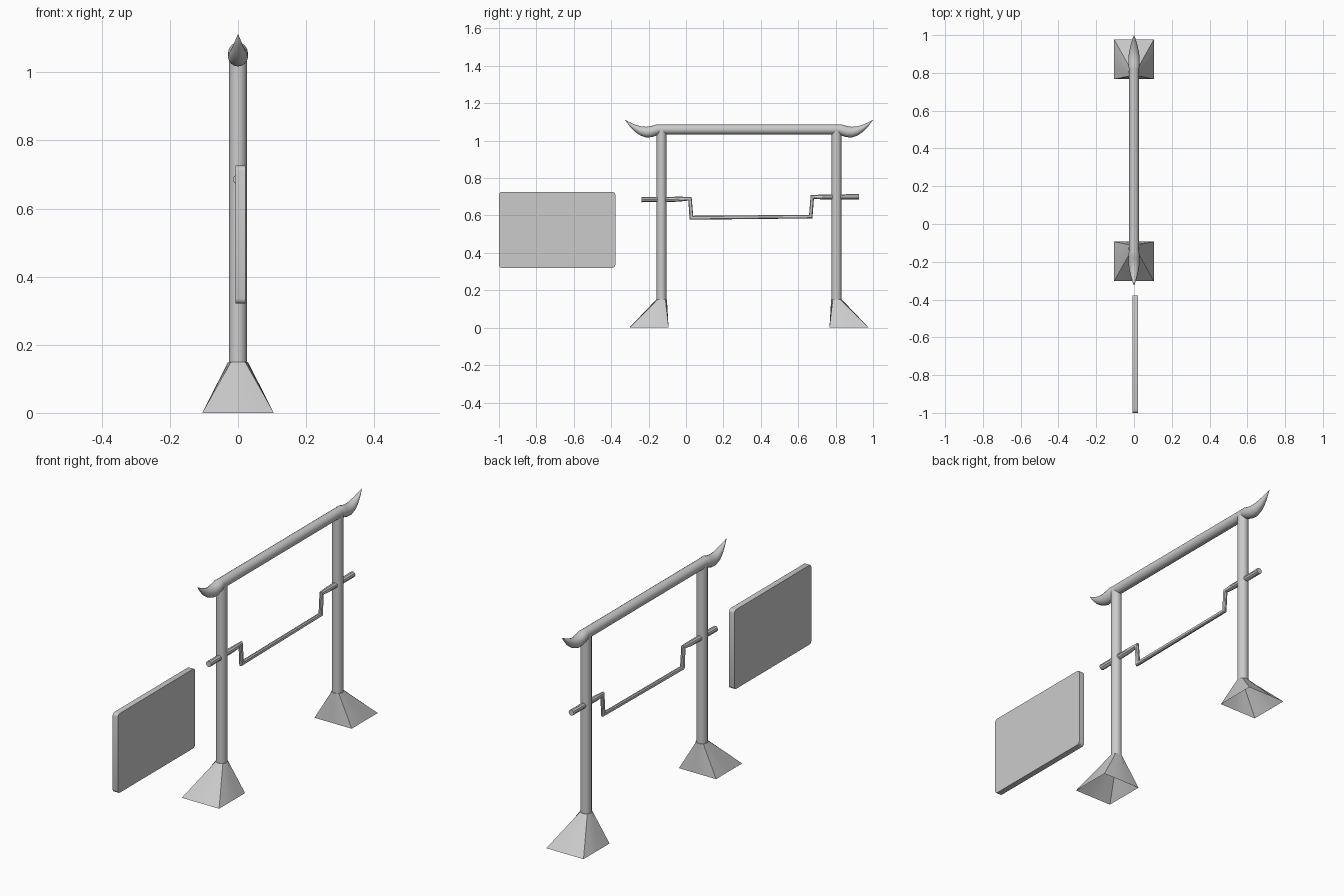
import bpy, bmesh, math
from mathutils import Vector

if "Cube" in bpy.data.objects:
    bpy.data.objects.remove(bpy.data.objects["Cube"])

CY = 0.337      # y of the gate's middle
HALF = 0.468    # half distance between posts
N = 16


def finish(bm, name, angle=35):
    bmesh.ops.recalc_face_normals(bm, faces=bm.faces)
    me = bpy.data.meshes.new(name)
    bm.to_mesh(me)
    bm.free()
    ob = bpy.data.objects.new(name, me)
    bpy.context.collection.objects.link(ob)
    bpy.ops.object.select_all(action='DESELECT')
    ob.select_set(True)
    bpy.context.view_layer.objects.active = ob
    bpy.ops.object.shade_smooth_by_angle(angle=math.radians(angle))
    return ob


def loft(name, rings, caps=(True, True), angle=35):
    """Skin a list of equal-length rings of points."""
    bm = bmesh.new()
    vs = [[bm.verts.new(p) for p in r] for r in rings]
    n = len(rings[0])
    for a, b in zip(vs, vs[1:]):
        for i in range(n):
            j = (i + 1) % n
            bm.faces.new((a[i], a[j], b[j], b[i]))
    if caps[0]:
        bm.faces.new(vs[0])
    if caps[1]:
        bm.faces.new(vs[-1])
    return finish(bm, name, angle)


def angles(n):
    return [2 * math.pi * i / n for i in range(n)]


def tube(name, path, radii, n=N):
    """Mitred round tube along a path of (y, z) points."""
    pts = [Vector((0, y, z)) for y, z in path]
    rings = []
    for i, p in enumerate(pts):
        d1 = (p - pts[max(i - 1, 0)]).normalized()
        d2 = (pts[min(i + 1, len(pts) - 1)] - p).normalized()
        t = (d1 + d2).normalized()
        d = d1 if d1.length else d2
        side = Vector((0, -t.z, t.y)) / max(t.dot(d), 0.3)
        rings.append([p + Vector((radii[i] * math.cos(a), 0, 0)) + side * radii[i] * math.sin(a)
                      for a in angles(n)])
    return loft(name, rings)


# horn stations: distance from the middle, bottom z, top z, half width
HORN = [(0.48, 1.034, 1.086, 0.026), (0.495, 1.027, 1.087, 0.029),
        (0.52, 1.019, 1.079, 0.030), (0.55, 1.017, 1.074, 0.029),
        (0.58, 1.027, 1.077, 0.025), (0.61, 1.048, 1.086, 0.018),
        (0.637, 1.076, 1.098, 0.010), (0.662, 1.109, 1.111, 0.001)]

for s, tag in ((-1, "left"), (1, "right")):
    py = CY + s * HALF
    # post
    tube(tag + "_post", [(py, 0.145), (py, 1.06)], [0.026] * 2)
    # base: round neck flaring to an off-centre square, open underneath
    neck = [(0.029 * math.cos(a), py + 0.029 * math.sin(a), 0.15) for a in angles(N)]
    foot = []
    for a in angles(N):
        k = 0.105 / max(abs(math.cos(a)), abs(math.sin(a)))
        foot.append((k * math.cos(a), CY + s * 0.535 + k * math.sin(a), 0))
    loft(tag + "_base", [foot, neck], (False, True))
    # upturned horn at the beam end
    rings = [[(w * math.cos(a), CY + s * d, (lo + hi) / 2 + (hi - lo) / 2 * math.sin(a))
              for a in angles(N)] for d, lo, hi, w in HORN]
    loft(tag + "_horn", rings, angle=50)

# top beam
tube("top_beam", [(CY - 0.495, 1.06), (CY + 0.495, 1.06)], [0.026] * 2)

# cranked crossbar with handles through the posts
tube("crank_bar",
     [(-0.237, 0.685), (-0.04, 0.687), (0.021, 0.690), (0.029, 0.588),
      (0.667, 0.594), (0.675, 0.699), (0.73, 0.699), (0.926, 0.700)],
     [0.015, 0.014, 0.010, 0.011, 0.010, 0.010, 0.014, 0.015], 10)

# hanging panel with rounded corners
bm = bmesh.new()
bmesh.ops.create_cube(bm, size=1)
bmesh.ops.scale(bm, vec=(0.03, 0.622, 0.405), verts=bm.verts)
bmesh.ops.translate(bm, vec=(0.007, -0.689, 0.523), verts=bm.verts)
edges = [e for e in bm.edges if abs(e.verts[0].co.x - e.verts[1].co.x) > 0.01]
bmesh.ops.bevel(bm, geom=edges, offset=0.015, segments=3, profile=0.5, affect='EDGES')
finish(bm, "panel")
